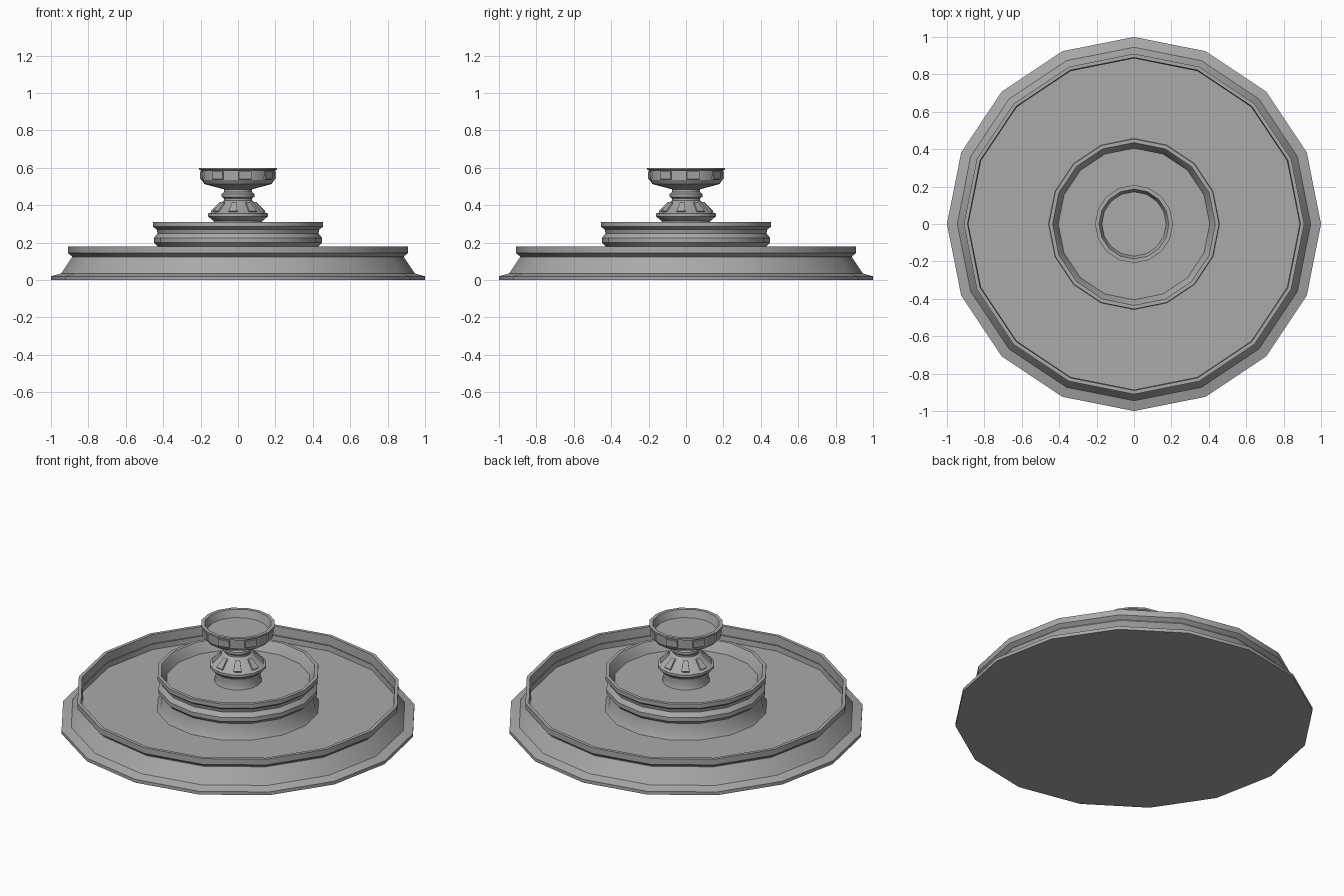
import bpy, bmesh
from math import cos, sin, pi, radians

SIDES = 16

if "Cube" in bpy.data.objects:
    bpy.data.objects.remove(bpy.data.objects["Cube"], do_unlink=True)

stone = bpy.data.materials.new("grey_stone")
stone.use_nodes = True
stone.diffuse_color = (0.4, 0.4, 0.4, 1)
stone.node_tree.nodes["Principled BSDF"].inputs["Base Color"].default_value = (0.4, 0.4, 0.4, 1)


def lathe(name, profile, plates=()):
    """Turn an outline of (radius, height) points, capped at both ends.
    Each plate row is (band index, first facet, border width)."""
    bm = bmesh.new()
    rings = [[bm.verts.new((r * cos(2 * pi * k / SIDES), r * sin(2 * pi * k / SIDES), z))
              for k in range(SIDES)] for r, z in profile]
    bands = []
    for low, high in zip(rings, rings[1:]):
        bands.append([bm.faces.new((low[k], low[(k + 1) % SIDES],
                                    high[(k + 1) % SIDES], high[k])) for k in range(SIDES)])
    bm.faces.new(rings[0][::-1])
    bm.faces.new(rings[-1])
    bm.normal_update()
    # Raised plates on every second facet
    for band, first, border in plates:
        chosen = bands[band][first::2]
        bmesh.ops.inset_individual(bm, faces=chosen, thickness=border, depth=0)
        bmesh.ops.inset_individual(bm, faces=chosen, thickness=0.001, depth=0.008)
    mesh = bpy.data.meshes.new(name)
    bm.to_mesh(mesh)
    bm.free()
    mesh.materials.append(stone)
    obj = bpy.data.objects.new(name, mesh)
    bpy.context.collection.objects.link(obj)
    bpy.ops.object.select_all(action="DESELECT")
    obj.select_set(True)
    bpy.context.view_layer.objects.active = obj
    bpy.ops.object.shade_smooth_by_angle(angle=radians(30))
    return obj


# Wide ground basin with a stepped foot
lathe("lower_basin", [
    (1, 0), (1, 0.02), (0.945, 0.035), (0.885, 0.125), (0.91, 0.145),
    (0.91, 0.18), (0.89, 0.18), (0.885, 0.09)])

# Middle basin on a flared foot
lathe("middle_basin", [
    (0.46, 0.085), (0.44, 0.12), (0.43, 0.18), (0.45, 0.2), (0.45, 0.225),
    (0.43, 0.25), (0.435, 0.27), (0.455, 0.285), (0.455, 0.31),
    (0.435, 0.31), (0.425, 0.295), (0.405, 0.25)])

# Turned column with slats on its cone
lathe("column", [
    (0.135, 0.245), (0.125, 0.27), (0.13, 0.315), (0.16, 0.34), (0.16, 0.355),
    (0.145, 0.36), (0.09, 0.415), (0.075, 0.425), (0.075, 0.435),
    (0.087, 0.445), (0.087, 0.46), (0.075, 0.47), (0.075, 0.49)],
    plates=[(5, 1, 0.006)])

# Small top bowl with a plated band
lathe("top_bowl", [
    (0.075, 0.485), (0.1, 0.492), (0.18, 0.513), (0.195, 0.535), (0.197, 0.585),
    (0.208, 0.59), (0.208, 0.6), (0.187, 0.6), (0.172, 0.555)],
    plates=[(3, 0, 0.005)])
